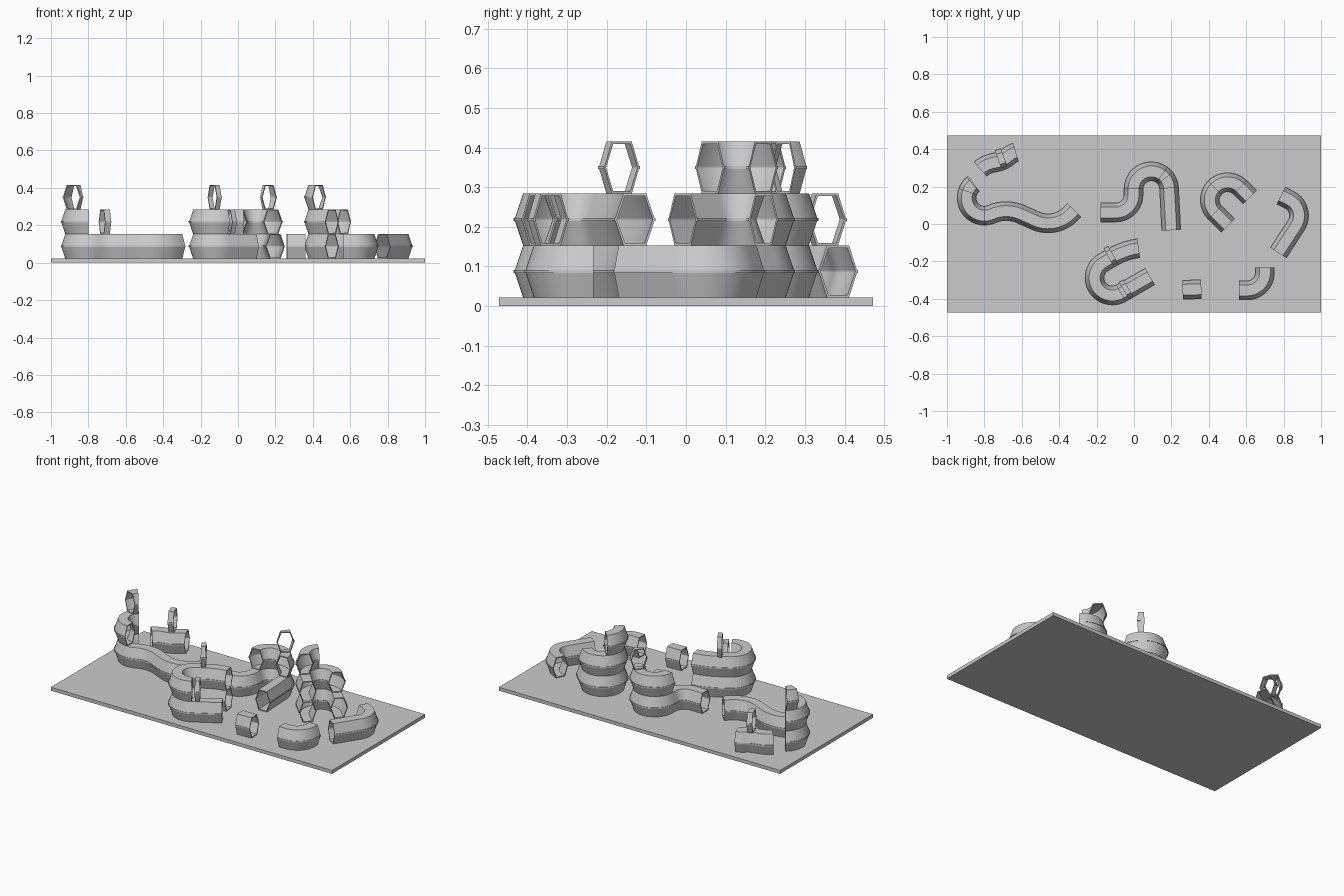
import bpy, bmesh, math

if "Cube" in bpy.data.objects:
    bpy.data.objects.remove(bpy.data.objects["Cube"])

R = 0.095                    # standard bend radius
BASE, STEP = 0.022, 0.131    # plate thickness, tube height

# half profiles of the hexagonal tube (sideways, up), with a thin side rib
OUT = [(.029, .0655), (.0495, .004), (.0525, .004), (.0525, -.004), (.0495, -.004), (.029, -.0655)]
INN = [(.025, .0595), (.0445, .004), (.0455, .001), (.0455, -.001), (.0445, -.004), (.025, -.0595)]


def full(half):
    return half + [(-x, z) for x, z in reversed(half)]


def trace(x, y, heading, moves):
    """Walk a path: (length,) is straight, (turn_degrees, radius) is a bend."""
    h = math.radians(heading)
    pts = [(x, y, h)]
    for m in moves:
        if len(m) == 1:
            x += m[0] * math.cos(h)
            y += m[0] * math.sin(h)
            pts.append((x, y, h))
            continue
        turn, r = m
        n = max(2, round(abs(turn) / 6))
        s = 1 if turn > 0 else -1
        cx, cy = x - s * r * math.sin(h), y + s * r * math.cos(h)
        for _ in range(n):
            h += math.radians(turn / n)
            x, y = cx + s * r * math.sin(h), cy - s * r * math.cos(h)
            pts.append((x, y, h))
    return pts


def tube(name, level, x, y, heading, moves):
    """Sweep the hollow hexagon along a path at a stacking level."""
    zc = BASE + STEP * (level - 0.5)
    bm = bmesh.new()
    rings = []
    for px, py, h in trace(x, y, heading, moves):
        nx, ny = math.sin(h), -math.cos(h)
        rings.append([[bm.verts.new((px + nx * u, py + ny * u, zc + v)) for u, v in full(p)]
                      for p in (OUT, INN)])
    n = len(full(OUT))
    for i in range(n):
        j = (i + 1) % n
        for a, b in zip(rings, rings[1:]):
            for k in (0, 1):
                bm.faces.new((a[k][i], a[k][j], b[k][j], b[k][i]))
        for e in (rings[0], rings[-1]):
            bm.faces.new((e[0][i], e[0][j], e[1][j], e[1][i]))
    bmesh.ops.recalc_face_normals(bm, faces=bm.faces)
    me = bpy.data.meshes.new(name)
    bm.to_mesh(me)
    bm.free()
    ob = bpy.data.objects.new(name, me)
    bpy.context.collection.objects.link(ob)
    tubes.append(ob)


def bend(name, level, c, a0, a1, tail=()):
    """Bend around centre c from angle a0 to a1, with optional further moves."""
    a = math.radians(a0)
    tube(name, level, c[0] + R * math.cos(a), c[1] + R * math.sin(a),
         a0 + (90 if a1 > a0 else -90), [(a1 - a0, R), *tail])


tubes = []

# base plate
bpy.ops.mesh.primitive_cube_add(size=1, location=(0, 0, BASE / 2))
plate = bpy.context.object
plate.name = "base_plate"
plate.scale = (2, 0.945, BASE)

# long serpentine on the left, with stacked bend and top slice
A = (-.7995, .1395)
bend("serpentine_tube", 1, A, 127, 294, [(-48, .19), (.085,), (69, .17), (.03,)])
bend("serpentine_upper_bend", 2, A, 127, 270)
bend("serpentine_top_slice", 3, A, 130, 160)

# short wavy piece at the back left
tube("wavy_tube", 1, -.822, .293, 42, [(-30, .14), (.03,), (30, .12), (-25, .11)])
tube("wavy_top_slice", 2, -.727, .345, 20, [(.034,)])

# hook in the middle
C = (.0925, .1865)
tube("hook_tube", 1, -.18, .0615, 0,
     [(.0825,), (90, R), (.03,), (-177, R), (.225,)])
bend("hook_upper_bend", 2, C, 180, 3)
bend("hook_top_slice", 3, C, 54, 38)

# front U piece
D = (-.12, -.2825)
tube("front_u_tube", 1, .025, -.129, 188, [(22, .39), (.055,), (180, R), (.178,)])
tube("front_u_upper", 2, .025, -.129, 188, [(22, .39), (.055,), (180, R)])
tube("front_u_upper_slice", 2, -.055, -.355, 30, [(.028,)])
tube("front_u_top_slice", 3, -.137, -.176, 30, [(.028,)])

# right U piece, three levels
E = (.5005, .1275)
tube("right_u_tube", 1, .5025, -.0085, 135, [(.098,), (-180, R), (.075,)])
tube("right_u_upper", 2, .5025, -.0085, 135, [(.098,), (-180, R)])
bend("right_u_top", 3, E, 225, 135)

# elbow on the far right
tube("elbow_tube", 1, .786, .152, -27, [(.05,), (-96, R), (.175,)])

# short straight and quarter bend at the front right
tube("short_straight", 1, .26, -.352, 2, [(.1,)])
tube("quarter_bend", 1, .561, -.355, 0, [(.044,), (90, R), (.027,)])

# smooth bends, crisp edges
bpy.ops.object.select_all(action='DESELECT')
for ob in tubes:
    ob.select_set(True)
bpy.context.view_layer.objects.active = tubes[0]
bpy.ops.object.shade_smooth_by_angle(angle=math.radians(20))
